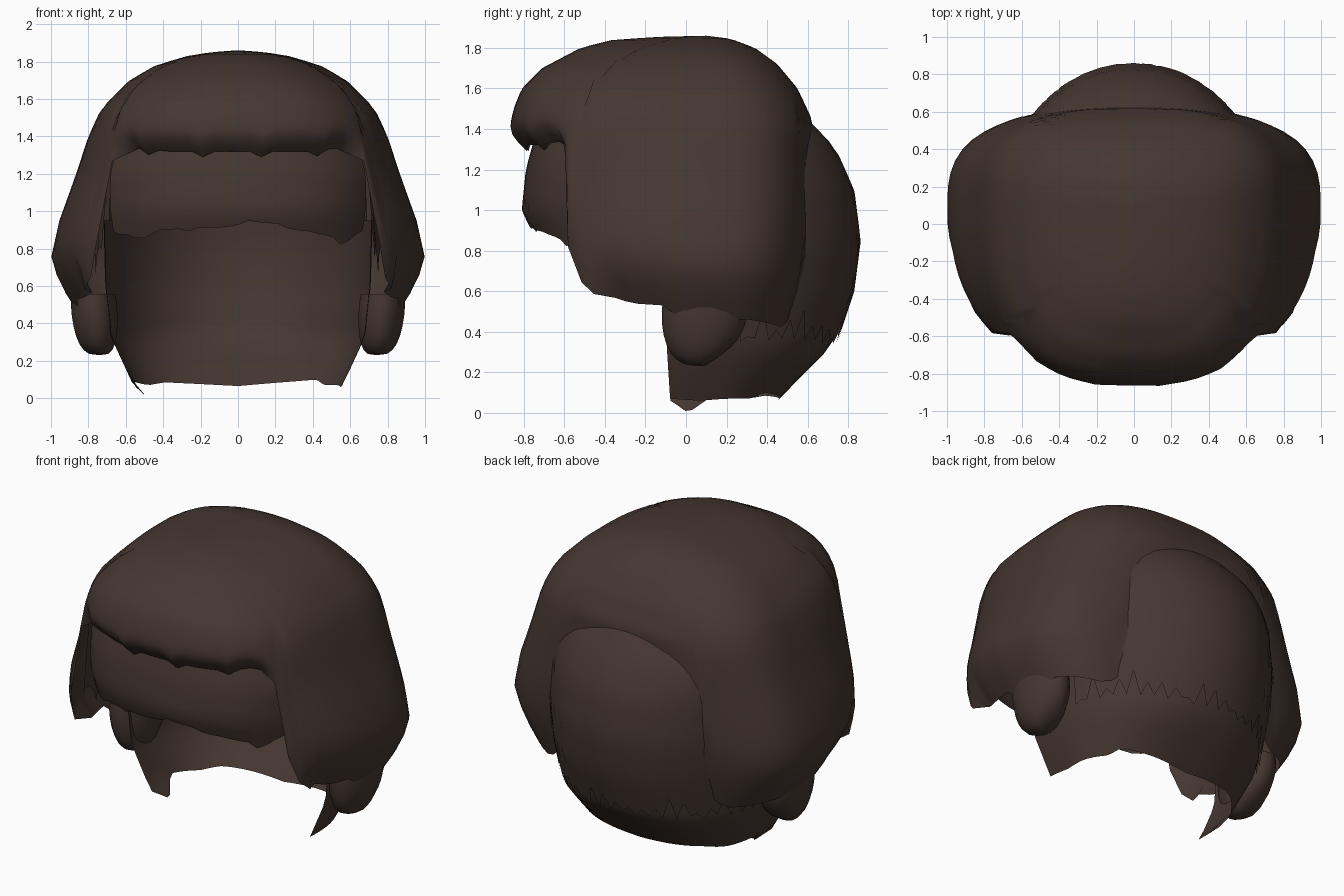
import bpy, bmesh, math, random

if "Cube" in bpy.data.objects:
    bpy.data.objects.remove(bpy.data.objects["Cube"])

random.seed(4)
mat = bpy.data.materials.new("dark_brown")
mat.diffuse_color = (0.06, 0.038, 0.03, 1)
mat.use_nodes = True
mat.node_tree.nodes["Principled BSDF"].inputs["Base Color"].default_value = mat.diffuse_color


def lerp(table, t):
    """Piecewise linear lookup in a short (key, value) table."""
    if t <= table[0][0]:
        return table[0][1]
    for (a, p), (b, q) in zip(table, table[1:]):
        if t <= b:
            return p + (q - p) * (t - a) / (b - a)
    return table[-1][1]


def sheet(name, f, nu, nv):
    """Smooth open surface from f(i, u, v), v running downwards."""
    bm = bmesh.new()
    g = [[bm.verts.new(f(i, i / nu, j / nv)) for j in range(nv + 1)] for i in range(nu + 1)]
    for i in range(nu):
        for j in range(nv):
            bm.faces.new((g[i][j], g[i][j + 1], g[i + 1][j + 1], g[i + 1][j]))
    bmesh.ops.remove_doubles(bm, verts=bm.verts, dist=0.0005)
    me = bpy.data.meshes.new(name)
    bm.to_mesh(me)
    bm.free()
    me.materials.append(mat)
    for p in me.polygons:
        p.use_smooth = True
    ob = bpy.data.objects.new(name, me)
    bpy.context.collection.objects.link(ob)
    return ob


def ring(a, rx, ry, n, cy, z):
    """Point of a superellipse at angle a (0 = front, 90 = +x)."""
    s, c = math.sin(math.radians(a)), math.cos(math.radians(a))
    r = (abs(s / rx) ** n + abs(c / ry) ** n) ** (-1 / n)
    return r * s, cy - r * c, z


# crown: big cap, short over the forehead, long on the sides, open at the back
width = [(0.42, .93), (.6, .98), (.75, 1.0), (.95, .955), (1.2, .865), (1.4, .8), (1.55, .73),
         (1.7, .58), (1.78, .44), (1.83, .27), (1.852, .13), (1.86, .0005)]
front = [(0.42, .82), (.6, .86), (.9, .95), (1.36, .98), (1.5, .95), (1.6, .91), (1.7, .81),
         (1.8, .62), (1.84, .46), (1.855, .22), (1.86, .0005)]
back = [(0.42, .5), (.9, .53), (1.45, .52), (1.6, .45), (1.72, .35), (1.8, .24), (1.845, .12), (1.86, .0005)]
hem = [(0, 1.32), (25, 1.32), (38, 1.34), (44, 1.27), (48, .82), (53, .6), (66, .54), (76, .53),
       (82, .46), (105, .46), (122, .42), (129, .5), (133, .8), (137, 1.1), (144, 1.27), (180, 1.32)]
front_n = [(.9, 2.45), (1.3, 2.5), (1.5, 2.8), (1.65, 2.9), (1.8, 2.5), (1.86, 2.2)]
back_n = [(1.3, 2.8), (1.6, 2.7), (1.8, 2.3)]


def crown(i, u, v):
    a = -180 + 360 * u
    m = abs(a)
    zb = lerp(hem, m)
    if m < 42:
        zb += (i % 5 == 2) * -0.03
    z = 1.86 - (1.86 - zb) * (1 - math.cos(v * math.pi / 2))
    k = 1 - 0.09 * max(0, (v - .86) / .14) ** 1.5
    if 42 < m < 58 or m > 128:
        k = 1
    if m < 90:
        x, y, z = ring(a, lerp(width, z), lerp(front, z), lerp(front_n, z), .1, z)
    else:
        x, y, z = ring(a, lerp(width, z), lerp(back, z), lerp(back_n, z), .1, z)
    return x * k, .1 + (y - .1) * k, z


sheet("crown_hair", crown, 90, 22)

# lower fringe: second layer hanging below the crown front
fringe_hem = [(-49, .9), (-38, .87), (-20, .9), (0, .94), (18, .92), (32, .86), (41, .83), (49, .9)]
fringe_jit = [random.uniform(-.02, .015) for _ in range(30)]


def fringe(i, u, v):
    a = -49 + 98 * u
    z = 1.42 - v * (1.42 - lerp(fringe_hem, a) - fringe_jit[i])
    return ring(a, lerp([(.85, .8), (1.2, .82), (1.42, .74)], z),
                lerp([(.85, .84), (1.0, .91), (1.2, .89), (1.42, .83)], z), 2.5, .1, z)


sheet("lower_fringe", fringe, 28, 8)

# nape: long inner layer with its lowest tip at the front left end
nape_x = [(0, .48), (.07, .56), (.33, .68), (.6, .71), (1, .72)]
nape_y = [(0, .4), (.07, .46), (.33, .72), (.6, .79), (.8, .8), (1, .78)]
nape_hem = [(82, .07), (97, .06), (110, .07), (125, .07), (132, .1), (180, .065), (225, .085),
            (238, .07), (256, .09), (264, .03), (269, .0), (278, .06)]


def nape(i, u, v):
    a = 82 + 196 * u
    z = .95 - v * (.95 - lerp(nape_hem, a))
    return ring(a, lerp(nape_x, z), lerp(nape_y, z), lerp([(.1, 2.5), (.45, 2.0)], z), 0, z)


sheet("nape_hair", nape, 52, 12)

# back bulge: rounded overlay with ragged tips
bulge_x = [(.3, .70), (.8, .735), (1.2, .72), (1.36, .65), (1.5, .5)]
bulge_y = [(.33, .74), (.6, .83), (.85, .862), (1.1, .83), (1.3, .74), (1.4, .65), (1.5, .54)]
bulge_jit = [random.uniform(.03, .2) for _ in range(60)]


def bulge(i, u, v):
    a = 112 + 136 * u
    z = 1.5 - v * (1.17 - bulge_jit[i] * (1 if i % 2 else .2))
    return ring(a, lerp(bulge_x, z), lerp(bulge_y, z), 2.03, 0, z)


sheet("back_bulge", bulge, 44, 14)

# side parts, repeated on both sides
for side, label in ((1, "right"), (-1, "left")):
    # curl tucked under the side hair
    def curl(i, u, v):
        t, p = u * 2 * math.pi, math.pi * (.4 + .6 * v)
        r = math.sin(p) ** .6 if v < 1 else 0
        lift = .14 * max(0, math.cos(t - math.pi)) * v
        return (side * (.74 + .035 * (1 - v)) + .125 * r * math.sin(t),
                .09 - .21 * r * math.cos(t),
                .48 + .25 * math.cos(p) + lift * r)

    sheet(label + "_side_curl", curl, 18, 8)

    # inner lock hanging beside the face, inside the cap
    lock_jit = [random.uniform(-.08, .08) for _ in range(9)]

    def lock(i, u, v):
        w = u if side > 0 else 1 - u
        z = 1.27 - v * (.53 + lock_jit[i])
        return side * (.69 + .05 * w + .04 * v), -.5 + .28 * w, z

    sheet(label + "_face_lock", lock, 8, 6)
